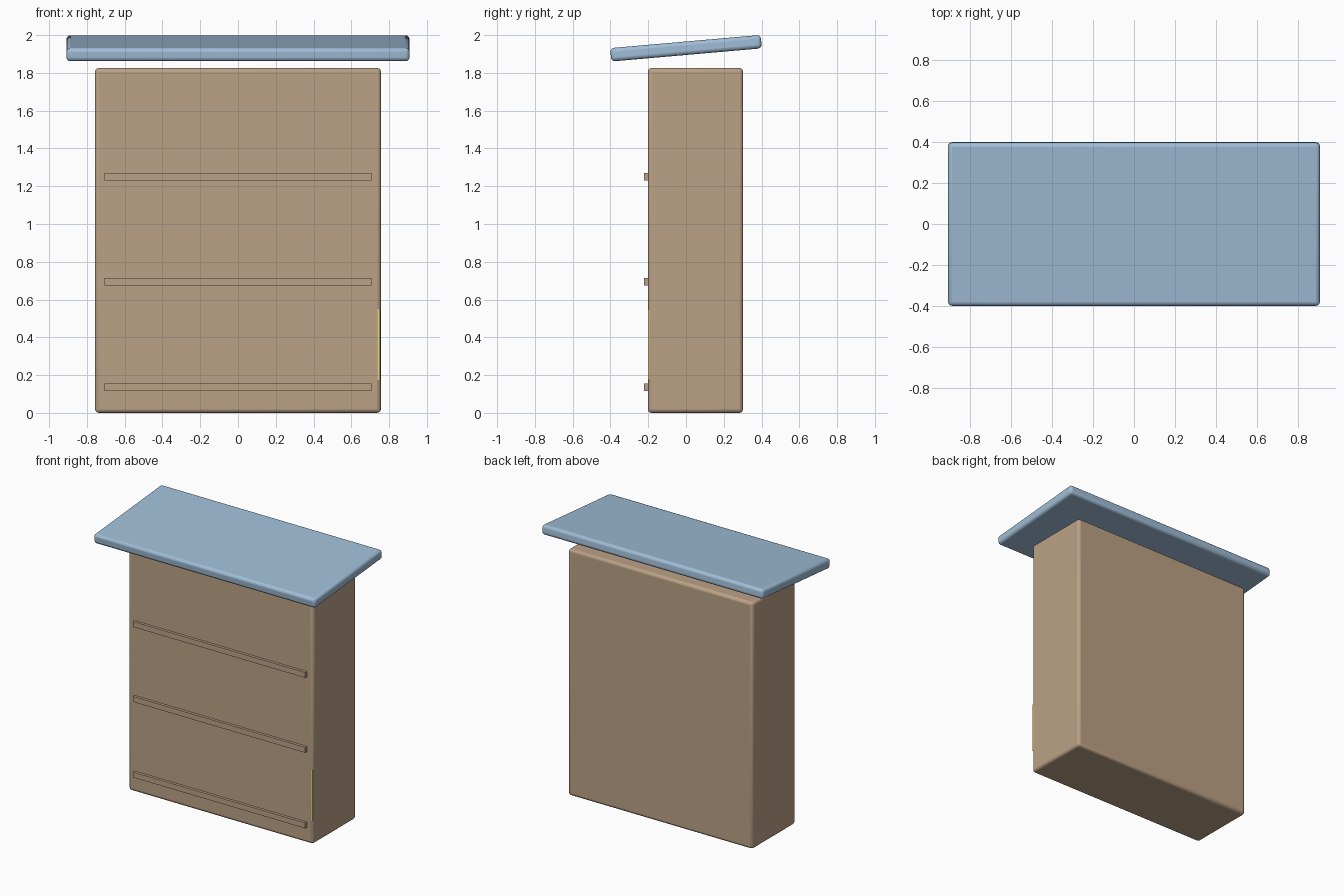
import bpy, math

if "Cube" in bpy.data.objects:
    bpy.data.objects.remove(bpy.data.objects["Cube"])


def material(name, rgb):
    m = bpy.data.materials.new(name)
    m.diffuse_color = (*rgb, 1)
    m.use_nodes = True
    m.node_tree.nodes["Principled BSDF"].inputs["Base Color"].default_value = m.diffuse_color
    return m


def box(name, x, y, z, mat, bevel=0, tilt=0):
    """Box from (min, max) ranges, with optional rounded edges and tilt about x."""
    bpy.ops.mesh.primitive_cube_add(size=1, location=[sum(r) / 2 for r in (x, y, z)])
    o = bpy.context.object
    o.name = name
    o.scale = [r[1] - r[0] for r in (x, y, z)]
    bpy.ops.object.transform_apply(location=False, rotation=False, scale=True)
    o.rotation_euler.x = tilt
    o.data.materials.append(mat)
    if bevel:
        b = o.modifiers.new("rounded_edges", "BEVEL")
        b.width, b.segments = bevel, 3
        bpy.ops.object.shade_smooth_by_angle(angle=math.radians(30))
    return o


wood = material("wood", (0.50, 0.36, 0.24))
blue = material("roof_blue", (0.35, 0.51, 0.68))
yellow = material("cover_yellow", (0.75, 0.68, 0.22))
covers = [material("cover_" + n, c) for n, c in (
    ("purple", (0.35, 0.30, 0.60)), ("red", (0.65, 0.22, 0.20)),
    ("teal", (0.25, 0.45, 0.45)), ("blue", (0.25, 0.40, 0.65)),
    ("green", (0.30, 0.60, 0.45)))]

# Cabinet body
box("cabinet", (-0.757, 0.757), (-0.202, 0.302), (0, 1.826), wood, 0.02)

# Sloping roof slab, higher at the back
box("roof", (-0.908, 0.908), (-0.4, 0.4), (1.895, 1.966), blue, 0.02, math.radians(5))

# Shelf lips and the magazines standing on them, flush with the front
for row, z in enumerate((0.115, 0.675, 1.23)):
    box(f"shelf_{row}", (-0.706, 0.706), (-0.222, -0.19), (z, z + 0.04), wood)
    for i in range(5):
        x = -0.6 + 0.3 * i
        last = row == 0 and i == 4
        half = 0.152 if last else 0.125
        box(f"magazine_{row}_{i}", (x - half, x + half), (-0.2015, -0.18),
            (z + 0.06, z + 0.435), yellow if last else covers[(i + row) % 5])
